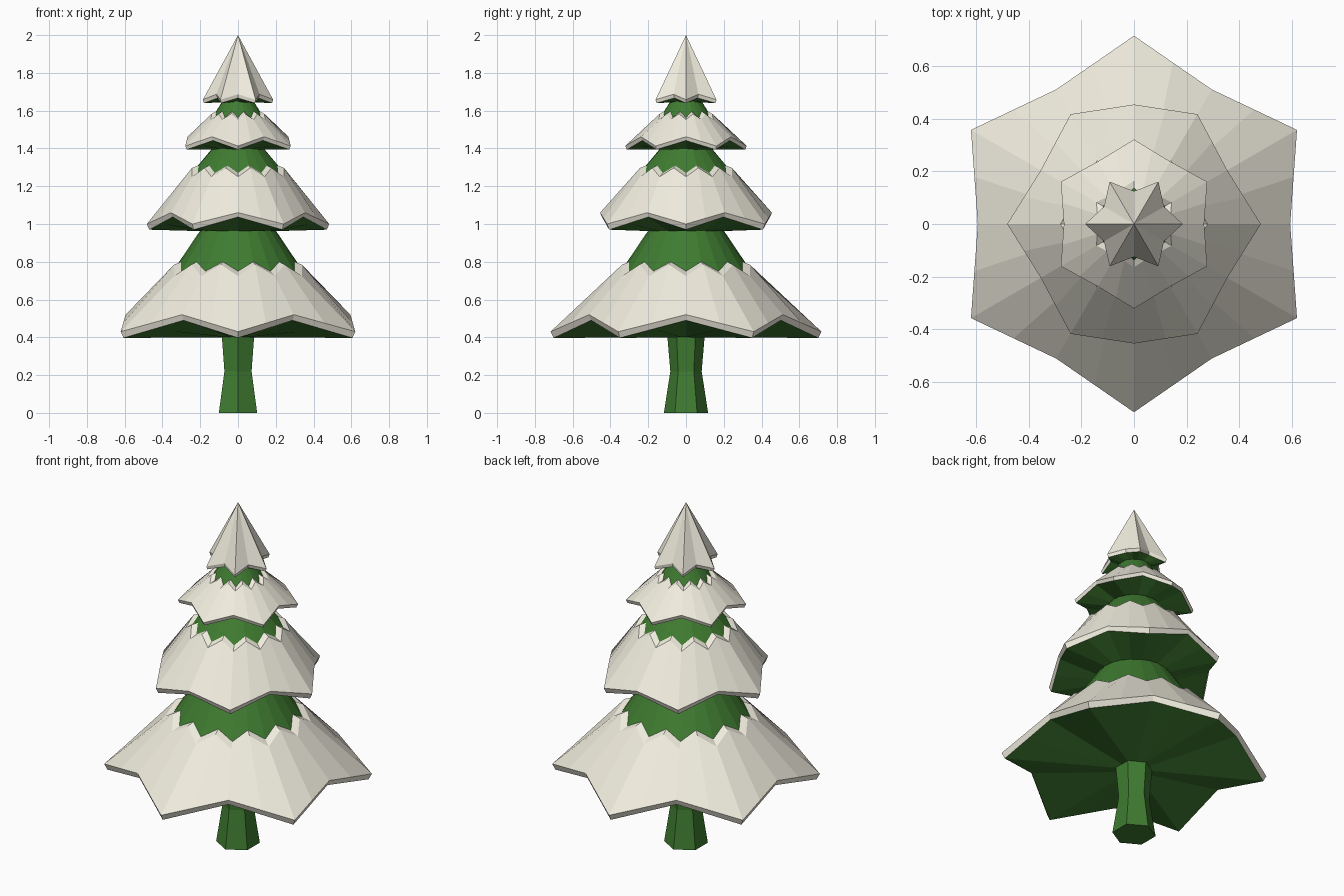
import bpy, bmesh
from math import sin, cos, radians

if "Cube" in bpy.data.objects:
    bpy.data.objects.remove(bpy.data.objects["Cube"])

SEG = 24


def material(name, rgb):
    m = bpy.data.materials.new(name)
    m.diffuse_color = (*rgb, 1)
    m.use_nodes = True
    m.node_tree.nodes["Principled BSDF"].inputs["Base Color"].default_value = m.diffuse_color
    return m


snow_mat = material("snow", (0.87, 0.84, 0.73))
green_mat = material("evergreen", (0.05, 0.2, 0.03))


def loft(name, rings, mat, caps):
    """Skin a stack of rings (lists of points); a one-point ring is an apex."""
    bm = bmesh.new()
    loops = [[bm.verts.new(p) for p in ring] for ring in rings]
    for a, b in zip(loops, loops[1:]):
        n = len(a)
        for i in range(n):
            j = (i + 1) % n
            if len(b) == 1:
                bm.faces.new((a[i], a[j], b[0]))
            else:
                bm.faces.new((a[i], a[j], b[j], b[i]))
    if caps:
        bm.faces.new(loops[0][::-1])
        bm.faces.new(loops[-1])
    bmesh.ops.recalc_face_normals(bm, faces=bm.faces)
    mesh = bpy.data.meshes.new(name)
    bm.to_mesh(mesh)
    bm.free()
    mesh.materials.append(mat)
    obj = bpy.data.objects.new(name, mesh)
    bpy.context.collection.objects.link(obj)
    return obj


def polar(r, deg, z):
    return (r * cos(radians(deg)), r * sin(radians(deg)), z)


def circle(r, z, n=SEG, start=0):
    return [polar(r, start + 360 * i / n, z) for i in range(n)]


def zigzag(dip, peak):
    """Ring alternating between 12 dips and 12 peaks, each (radius, z)."""
    return [polar((dip, peak)[i % 2][0], 15 * i, (dip, peak)[i % 2][1]) for i in range(SEG)]


def star(tip, valley, side_r, start):
    """Six drooping tips with raised valleys; side_r is the valley on the long axis."""
    pts = []
    for i in range(12):
        ang = start + 30 * i
        r, z = tip if i % 2 == 0 else valley
        if i % 2 and ang % 180 == (start + 90) % 180:
            r = side_r
        pts.append(polar(r, ang, z))
    ring = []
    for i, p in enumerate(pts):
        q = pts[(i + 1) % 12]
        ring += [p, tuple((a + b) / 2 for a, b in zip(p, q))]
    k = start // 15 % SEG          # rotate the list so that it begins at angle 0
    return ring[SEG - k:] + ring[:SEG - k]


# name, star start angle, rim top (tip, valley, side), rim bottom (tip, valley, side),
# shoulder (dip, peak), snow inner edge (dip, peak), underside hub, neck top
tiers = [
    ("bottom", 90, ((.717, .43), (.592, .52), .595), ((.70, .397), (.58, .49), .583),
     ((.39, .725), (.35, .785)), ((.345, .75), (.31, .80)), (.08, .40), (.19, .98)),
    ("lower_middle", 0, ((.483, 1.0), (.41, 1.06), .455), ((.47, .97), (.40, 1.037), .445),
     ((.28, 1.25), (.252, 1.297)), ((.245, 1.27), (.217, 1.31)), (.19, .962), (.12, 1.42)),
    ("upper_middle", 90, ((.322, 1.413), (.275, 1.462), .267), ((.313, 1.394), (.268, 1.442), .26),
     ((.165, 1.553), (.145, 1.583)), ((.137, 1.563), (.117, 1.597)), (.12, 1.395), (.07, 1.67)),
]

for name, start, top, low, shoulder, inner, hub, neck in tiers:
    rim = star(*low, start)
    edge = zigzag(*inner)
    loft(name + "_snow", [rim, star(*top, start), zigzag(*shoulder), edge], snow_mat, False)
    loft(name + "_foliage", [circle(*hub), rim, edge, circle(*neck)], green_mat, True)

# pointed snow cap and the foliage below it
rim = star((.18, 1.64), (.125, 1.667), .122, 0)
loft("top_snow", [rim, star((.186, 1.658), (.132, 1.687), .125, 0), [(0, 0, 2)]], snow_mat, False)
loft("top_foliage", [circle(.07, 1.645), rim, circle(.06, 1.75)], green_mat, True)

# six-sided trunk, flared at the foot
loft("trunk", [circle(r, z, 6, 90) for r, z in ((.117, 0), (.083, .22), (.1, .42))],
     green_mat, True)
